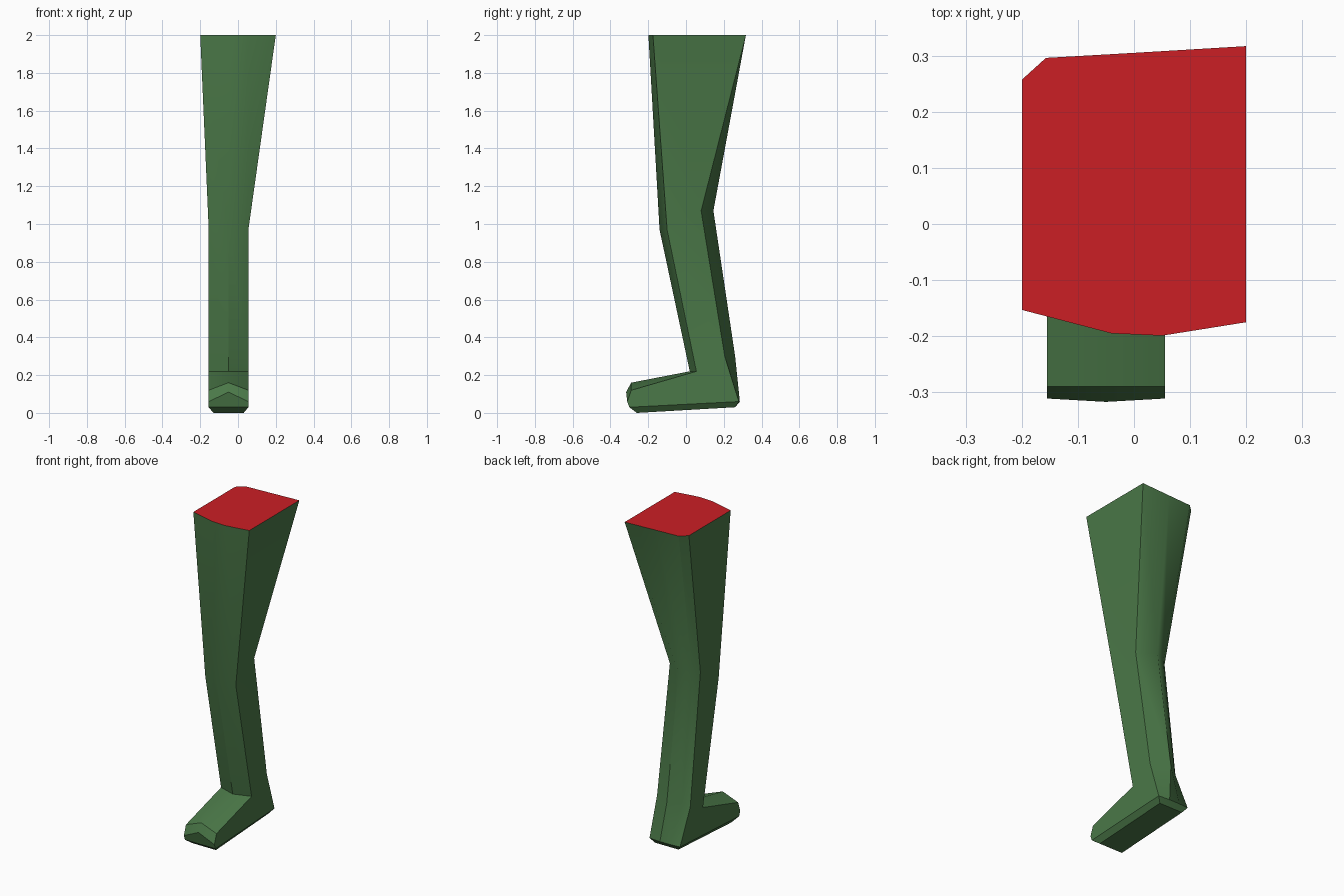
import bpy, bmesh, math

if "Cube" in bpy.data.objects:
    bpy.data.objects.remove(bpy.data.objects["Cube"])


def material(name, rgb):
    m = bpy.data.materials.new(name)
    m.diffuse_color = (*rgb, 1)
    m.use_nodes = True
    m.node_tree.nodes["Principled BSDF"].inputs["Base Color"].default_value = m.diffuse_color
    return m


L, R, C = -0.155, 0.055, -0.05  # left side, right side and ridge of the lower leg

# Each ring: front left, two front ridge points, front right,
# then back right, two back points, back left
thigh = [(-.2, -.153, 2), (-.04, -.195, 2), (.05, -.199, 2), (.2, -.175, 2),
         (.2, .317, 2), (.0, .305, 2), (-.157, .296, 2), (-.2, .257, 2)]
knee = [(L, -.1, .97), (C, -.14, .97), (C, -.14, .97), (R, -.1, .97),
        (R, .08, 1.07), (C, .145, 1.07), (-.12, .11, 1.07), (L, .08, 1.07)]
crease = [(L, .055, .22), (C, .02, .22), (C, .02, .22), (R, .055, .22)]
ankle = crease + [(R, .205, .3), (C, .26, .3), (-.12, .21, .3), (L, .18, .27)]

# The tube bends at the crease, so its back becomes the sole
heel = crease + [(R, .28, .06), (-.02, .285, .06), (-.09, .285, .06), (L, .28, .06)]
sole = crease + [(R, .28, .06), (.03, .26, .03), (-.13, .26, .03), (L, .28, .06)]
toe = [(L, -.29, .12), (C, -.29, .16), (C, -.29, .16), (R, -.29, .12),
       (R, -.3, .03), (.03, -.26, 0), (-.13, -.26, 0), (L, -.3, .03)]
toe_tip = [(L, -.311, .06), (C, -.317, .11), (C, -.317, .11), (R, -.311, .06),
           (R, -.3, .03), (R, -.3, .03), (L, -.3, .03), (L, -.3, .03)]
rings = [thigh, knee, ankle, heel, sole, toe, toe_tip]

bm = bmesh.new()
verts = {}


def add_face(points, mat=0):
    # Shared points are reused; collapsed quads become triangles or vanish
    unique = list(dict.fromkeys(points))
    if len(unique) > 2:
        for p in unique:
            if p not in verts:
                verts[p] = bm.verts.new(p)
        bm.faces.new([verts[p] for p in unique]).material_index = mat


# Leg and foot skin
for a, b in zip(rings, rings[1:]):
    for i in range(8):
        j = (i + 1) % 8
        add_face([a[i], b[i], b[j], a[j]])

# Red cut face on top, front of the toe
add_face(thigh, 1)
add_face(toe_tip)
bmesh.ops.recalc_face_normals(bm, faces=bm.faces[:])

mesh = bpy.data.meshes.new("leg")
bm.to_mesh(mesh)
bm.free()
mesh.materials.append(material("green", (.07, .19, .065)))
mesh.materials.append(material("red", (.6, .013, .018)))
leg = bpy.data.objects.new("leg", mesh)
bpy.context.collection.objects.link(leg)
bpy.context.view_layer.objects.active = leg
leg.select_set(True)
bpy.ops.object.shade_smooth_by_angle(angle=math.radians(30))
